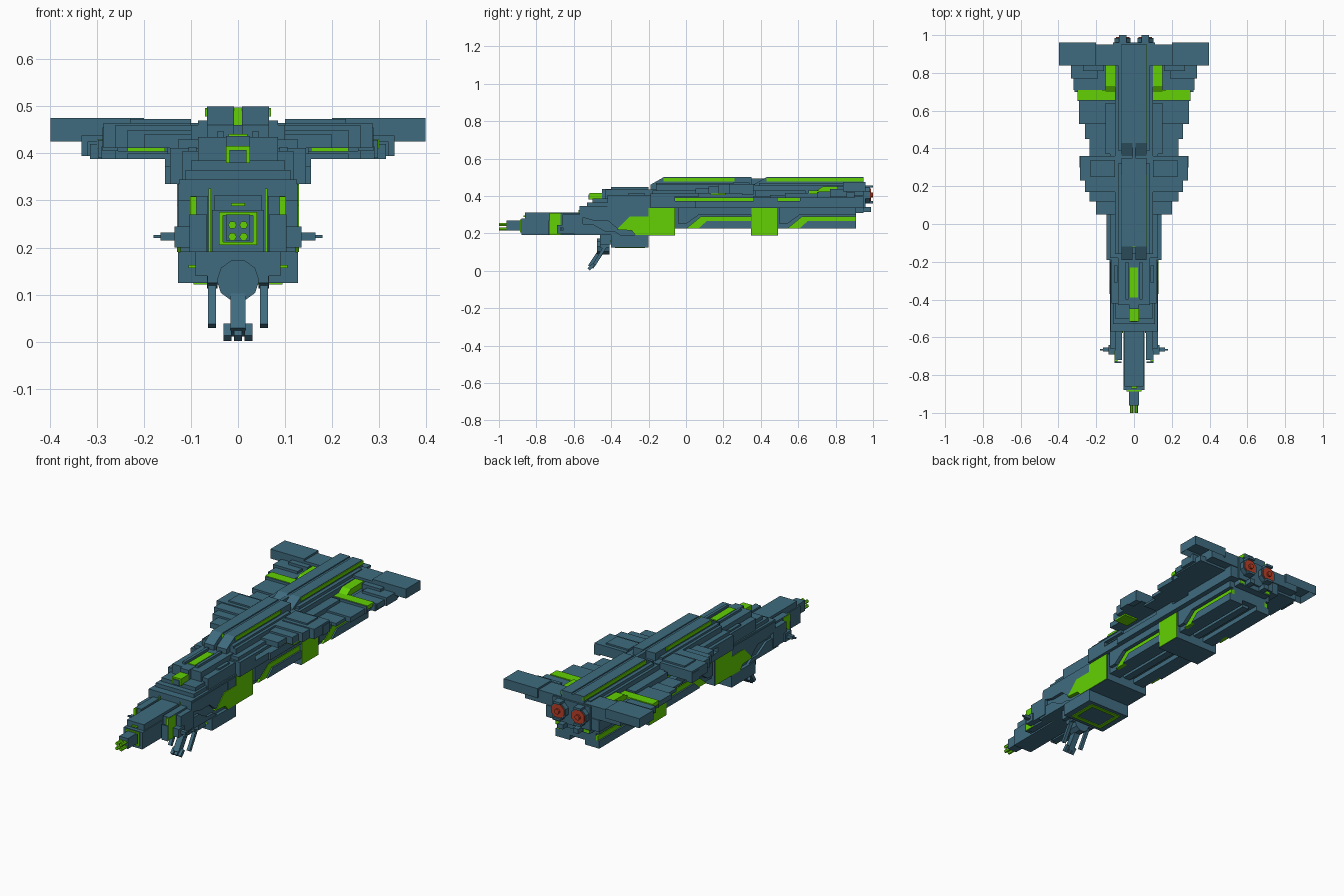
import bpy, bmesh, math
from mathutils import Matrix, Vector

cube = bpy.data.objects.get("Cube")
if cube:
    bpy.data.objects.remove(cube, do_unlink=True)


def material(name, colour):
    mat = bpy.data.materials.new(name)
    mat.use_nodes = True
    mat.diffuse_color = (*colour, 1)
    mat.node_tree.nodes["Principled BSDF"].inputs["Base Color"].default_value = (*colour, 1)
    return mat


STEEL = material("steel_blue", (.05, .148, .212))
GREEN = material("bright_green", (.125, .64, .001))
RED = material("engine_red", (.48, .05, .02))


def finish(name, bm, mat):
    bmesh.ops.recalc_face_normals(bm, faces=bm.faces)
    mesh = bpy.data.meshes.new(name)
    bm.to_mesh(mesh)
    bm.free()
    mesh.materials.append(mat)
    obj = bpy.data.objects.new(name, mesh)
    bpy.context.collection.objects.link(obj)
    return obj


def add_box(bm, low, high):
    low, high = Vector(low), Vector(high)
    size = Matrix.Diagonal((*(high - low), 1))
    bmesh.ops.create_cube(bm, size=1, matrix=Matrix.Translation((low + high) / 2) @ size)


def centre(name, half, y, z, mat=STEEL):
    """Box across the middle of the ship."""
    bm = bmesh.new()
    add_box(bm, (-half, y[0], z[0]), (half, y[1], z[1]))
    return finish(name, bm, mat)


def pair(name, x, y, z, mat=STEEL):
    """The same box on the left and right."""
    bm = bmesh.new()
    for low, high in ((x[0], x[1]), (-x[1], -x[0])):
        add_box(bm, (low, y[0], z[0]), (high, y[1], z[1]))
    return finish(name, bm, mat)


def pair_profile(name, x, points, mat=STEEL):
    """Side outline (y, z) given thickness in x, on both sides."""
    bm = bmesh.new()
    for side in (1, -1):
        face = bm.faces.new([bm.verts.new((side * x[0], y, z)) for y, z in points])
        ext = bmesh.ops.extrude_face_region(bm, geom=[face])["geom"]
        verts = [v for v in ext if isinstance(v, bmesh.types.BMVert)]
        bmesh.ops.translate(bm, verts=verts, vec=(side * (x[1] - x[0]), 0, 0))
    return finish(name, bm, mat)


def rods(name, xs, start, end, radius, sides=8, mat=STEEL):
    """Straight rods between two (y, z) points at each x."""
    bm = bmesh.new()
    a, b = Vector((0, *start)), Vector((0, *end))
    turn = (b - a).to_track_quat("Z", "Y").to_matrix().to_4x4()
    turn = turn @ Matrix.Rotation(math.pi / sides, 4, "Z")
    for x in xs:
        place = Matrix.Translation((a + b) / 2 + Vector((x, 0, 0)))
        bmesh.ops.create_cone(bm, cap_ends=True, segments=sides, radius1=radius,
                              radius2=radius, depth=(b - a).length, matrix=place @ turn)
    return finish(name, bm, mat)


# Nose and its gun cluster
for z in (.223, .248):
    rods("nose_gun", (-.012, .012), (-1, z), (-.95, z), .009, 6, GREEN)
centre("nose_tip", .026, (-.96, -.86), (.215, .27))
centre("nose_block", .055, (-.88, -.55), (.19, .28))
centre("nose_roof", .05, (-.86, -.55), (.28, .312))
centre("nose_roof_mark", .015, (-.87, -.85), (.288, .295), GREEN)
for z in ((.205, .212), (.268, .275)):
    centre("nose_frame_bar", .04, (-.888, -.88), z, GREEN)
pair("nose_frame_post", (.032, .04), (-.888, -.88), (.205, .275), GREEN)

# Cheek pods and side antennae
pair("cheek_inner_trim", (.057, .063), (-.576, -.56), (.19, .325), GREEN)
pair("cheek_pod", (.064, .1), (-.72, -.55), (.19, .31))
pair("cheek_band", (.088, .102), (-.729, -.67), (.192, .308), GREEN)
pair("cheek_guard", (.066, .103), (-.735, -.728), (.19, .27))
pair("cheek_outer", (.1, .127), (-.66, -.55), (.2, .3))
pair("antenna_mount", (.1, .135), (-.69, -.64), (.2, .245))
pair("antenna_arm", (.13, .165), (-.675, -.655), (.215, .232))
pair("antenna_tip", (.16, .18), (-.669, -.661), (.22, .227))

# Lower hull with a shallow channel along the keel
centre("lower_hull", .108, (-.57, .91), (.25, .335))
pair("keel_pontoon", (.045, .11), (-.2, .91), (.225, .26))
centre("front_hull", .11, (-.57, -.2), (.19, .335))
centre("keel_rib", .02, (-.2, .88), (.235, .255))
pair_profile("front_side_armour", (.1, .127),
             ((-.57, .335), (-.57, .29), (-.5, .27), (-.42, .27), (-.36, .22),
              (-.3, .29), (-.2, .29), (-.2, .335)))
pair_profile("front_lower_armour", (.1, .122),
             ((-.6, .19), (-.6, .25), (-.5, .25), (-.43, .21), (-.38, .21), (-.35, .19)))
pair_profile("shoulder_panel", (.1, .13),
             ((-.37, .22), (-.3, .29), (-.2, .29), (-.2, .335), (-.06, .335),
              (-.06, .19), (-.27, .19), (-.29, .215)), GREEN)
pair("middle_panel", (.1, .13), (.35, .49), (.19, .335), GREEN)

# Steel cores leave only the outer faces of the panels painted
centre("front_panel_core", .128, (-.268, -.058), (.188, .336))
centre("middle_panel_core", .128, (.348, .492), (.188, .336))
for start, end in ((0, .35), (.54, .91)):
    pair_profile("side_stripe", (.1, .12),
                 ((start, .225), (start + .08, .29), (end, .29), (end, .265),
                  (start + .11, .265), (start + .065, .225)), GREEN)
    pair_profile("side_skirt", (.1, .128),
                 ((start + .065, .225), (start + .11, .265), (end, .265), (end, .225)))
    pair_profile("side_upper_armour", (.1, .128),
                 ((start - .04, .335), (start - .04, .25), (start, .25),
                  (start + .07, .3), (end, .3), (end, .335)))

# Belly block with painted outline
centre("belly_block", .128, (-.4, -.2), (.125, .19))
centre("belly_front", .09, (-.46, -.4), (.14, .19))
pair("belly_front_mark", (.07, .105), (-.405, -.4), (.156, .163), GREEN)
pair("belly_stripe", (.075, .095), (-.38, -.22), (.121, .126), GREEN)
for y in (-.38, -.24):
    centre("belly_cross_stripe", .09, (y, y + .02), (.121, .126), GREEN)

# Chin turret with long barrels
rods("turret_drum", (0,), (-.475, .13), (-.41, .13), .045, 10)
rods("turret_axle_mount", (-.055, 0, .055), (-.45, .12), (-.41, .17), .016, 4)
rods("turret_side_barrel", (-.055, .055), (-.42, .15), (-.49, .033), .012, 4)
rods("turret_main_barrel", (0,), (-.43, .14), (-.51, .02), .023, 4)
rods("turret_muzzle", (-.022, 0, .022), (-.495, .033), (-.52, .007), .012, 4)
pair("turret_yoke", (.03, .065), (-.46, -.41), (.125, .155))

# Forward superstructure in rising steps
for half, start, end, top in ((.125, -.57, -.18, .345), (.112, -.53, -.18, .365),
                              (.1, -.5, -.18, .385), (.118, -.42, -.18, .405),
                              (.085, -.43, -.15, .435)):
    centre("front_deck_step", half, (start, end), (.32, top))
centre("bridge_block", .026, (-.515, -.45), (.38, .416), GREEN)
centre("bridge_visor", .018, (-.52, -.47), (.38, .407))
centre("bridge_spine", .025, (-.45, -.2), (.38, .437))
centre("deck_light", .02, (-.39, -.23), (.436, .441), GREEN)
pair("deck_rail", (.03, .045), (-.4, -.2), (.43, .447))
pair("deck_hatch", (.088, .105), (-.31, -.22), (.4, .414))

# Upper hull with sunken side grooves that carry a painted floor
centre("upper_hull_front", .145, (-.19, .06), (.335, .372))
centre("upper_hull", .155, (.05, .95), (.335, .372))
centre("upper_hull_core", .113, (-.18, .95), (.37, .4))
for reach, start, end in ((.145, -.19, -.06), (.155, .36, .49), (.155, .61, .95)):
    pair("upper_hull_side", (.11, reach), (start, end), (.37, .397))
for start, end in ((-.06, .36), (.49, .61)):
    pair("groove_stripe", (.11, .116), (start, end), (.373, .4), GREEN)
centre("groove_cover", .145, (-.19, .07), (.397, .412))
centre("front_superstructure", .128, (-.18, .37), (.39, .43))
centre("front_superstructure_top", .1, (-.16, .37), (.42, .46))
centre("rear_superstructure", .1, (.36, .95), (.39, .455))

# Twin dorsal ridges with sloped front ends and painted flanks
for start, end, light in ((-.19, .35, .26), (.36, .95, .95)):
    pair_profile("dorsal_ridge", (.008, .066),
                 ((start, .43), (start, .46), (start + .07, .5), (end, .5), (end, .43)))
    pair("ridge_stripe", (.058, .07), (start + .07, light), (.478, .497), GREEN)
    pair("ridge_foot", (.06, .085), (start + .03, end - .03), (.43, .47))
centre("dorsal_groove_cover", .009, (-.12, .95), (.43, .494))
centre("dorsal_groove_end", .008, (-.125, -.119), (.44, .498), GREEN)

# Middle wings in rising steps
for reach, start, top in ((.2, .05, .44), (.235, .12, .45), (.26, .17, .46), (.286, .23, .465)):
    pair("middle_wing_step", (.1, reach), (start, .36), (.412, top))
pair("middle_wing_cap", (.1, .23), (.25, .34), (.45, .473))
pair("middle_wing_tip", (.255, .288), (.3, .36), (.405, .455))
pair("middle_wing_underside", (.155, .235), (.13, .21), (.404, .413), GREEN)

# Rear wing plates, broadening towards the tail
for reach, start, top in ((.235, .36, .4), (.26, .45, .405), (.29, .53, .415), (.315, .7, .42)):
    pair("rear_wing_plate", (.1, reach), (start, .9), (.388, top))
pair("rear_wing_root", (.1, .15), (.37, .64), (.39, .43))
pair("wing_chevron_lip", (.1, .298), (.652, .658), (.39, .428))
pair("wing_chevron_bar", (.1, .3), (.657, .71), (.41, .43), GREEN)
pair_profile("wing_chevron_arm", (.1, .15),
             ((.7, .41), (.7, .43), (.73, .45), (.84, .452), (.84, .41)), GREEN)
for inner, reach, start, top in ((.17, .32, .71, .425), (.19, .333, .77, .438),
                                 (.16, .27, .81, .452)):
    pair("tail_wing_step", (inner, reach), (start, .86), (.395, top))

# Tail wings with a recess on the underside
centre("tail_wing_bridge", .28, (.84, .95), (.4, .465))
tail = pair("tail_wing", (.2, .398), (.84, .96), (.425, .475))
bm = bmesh.new()
bm.from_mesh(tail.data)
lower = [f for f in bm.faces if f.normal.z < -.5]
bmesh.ops.inset_individual(bm, faces=lower, thickness=.025, depth=-.025)
bm.to_mesh(tail.data)
bm.free()

# Tail block and engines
centre("tail_block", .11, (.88, .96), (.335, .46))
pair("tail_lower_nub", (.03, .06), (.9, .99), (.315, .34))
centre("tail_lower_plate", .1, (.88, .95), (.31, .335))
pair("tail_light", (.07, .1), (.945, .953), (.315, .33), GREEN)
rods("engine_ring", (-.06, .06), (.94, .405), (.985, .405), .046)
rods("engine_glow", (-.06, .06), (.98, .405), (.99, .405), .039, 8, RED)
rods("engine_core", (-.06, .06), (.98, .405), (1, .405), .014, 8, RED)
for z in (.36, .445):
    pair("engine_bracket", (.04, .08), (.94, 1), (z, z + .012))
